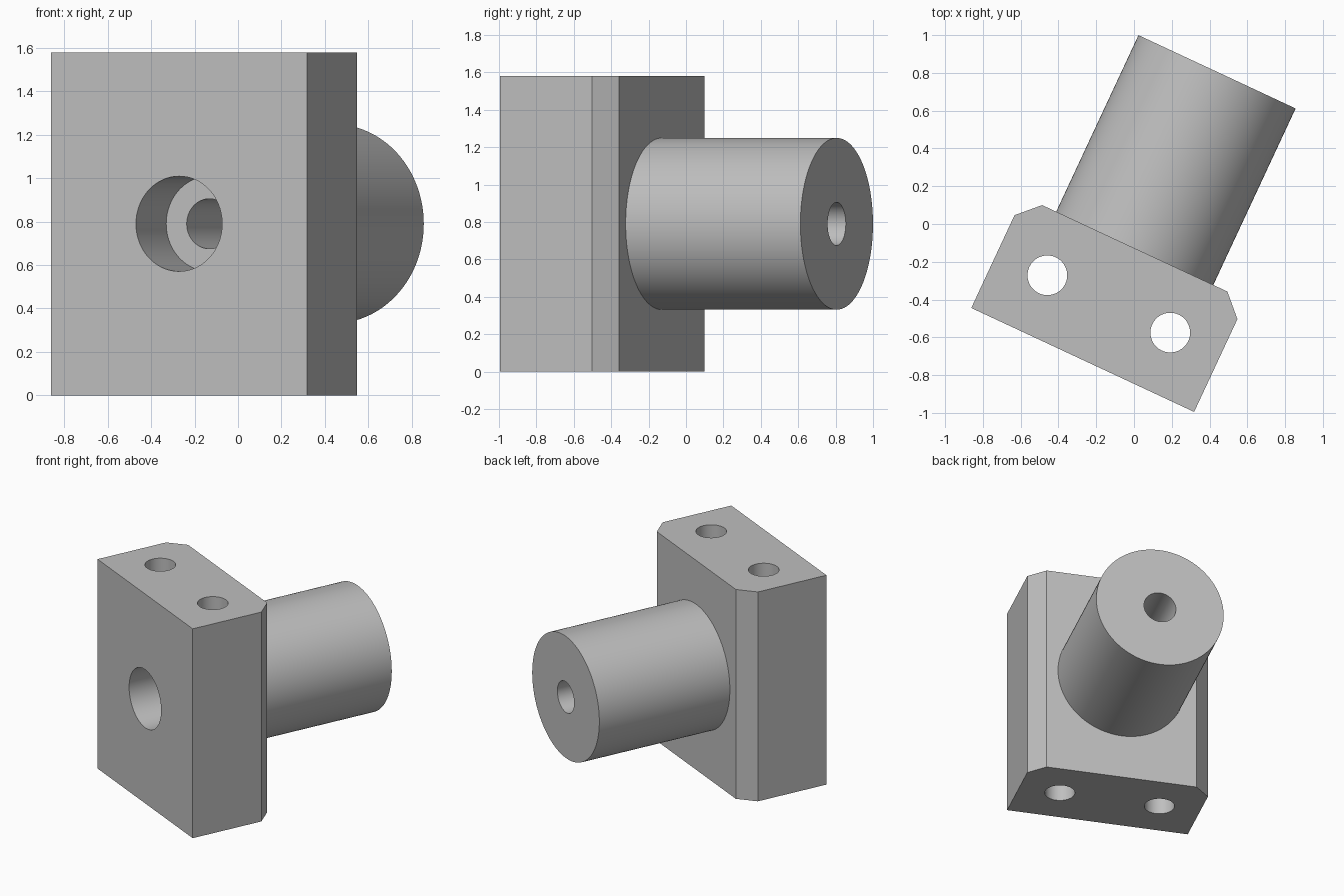
import bpy
import bmesh
import math
from mathutils import Matrix, Vector

if "Cube" in bpy.data.objects:
    bpy.data.objects.remove(bpy.data.objects["Cube"], do_unlink=True)

# The whole part is turned about the vertical axis
TURN = Matrix.Rotation(math.radians(-25), 4, "Z")
HEIGHT, MID_Z, MID_U = 1.58, 0.79, 0.058
HALF_W, CHAMFER = 0.651, 0.11
FRONT, BACK, SHAFT_END = -0.767, -0.115, 0.916
STEP = -0.437

grey = bpy.data.materials.new("light grey metal")
grey.use_nodes = True
colour = (0.52, 0.52, 0.52, 1)
grey.diffuse_color = colour
grey.node_tree.nodes["Principled BSDF"].inputs["Base Color"].default_value = colour


def finish(name, bm):
    bmesh.ops.recalc_face_normals(bm, faces=bm.faces)
    bmesh.ops.transform(bm, matrix=TURN, verts=bm.verts)
    mesh = bpy.data.meshes.new(name)
    bm.to_mesh(mesh)
    bm.free()
    mesh.materials.append(grey)
    obj = bpy.data.objects.new(name, mesh)
    bpy.context.collection.objects.link(obj)
    return obj


def cylinder(name, radius, start, end, sides=96):
    """Cylinder between two points in the part's own frame."""
    start, end = Vector(start), Vector(end)
    axis = end - start
    bm = bmesh.new()
    place = Matrix.Translation((start + end) / 2) @ axis.to_track_quat("Z", "Y").to_matrix().to_4x4()
    bmesh.ops.create_cone(bm, cap_ends=True, segments=sides, radius1=radius,
                          radius2=radius, depth=axis.length, matrix=place)
    return finish(name, bm)


def combine(target, tool, operation):
    tool.hide_render = True
    mod = target.modifiers.new(tool.name, "BOOLEAN")
    mod.operation, mod.solver, mod.object = operation, "EXACT", tool
    bpy.context.view_layer.objects.active = target
    bpy.ops.object.modifier_apply(modifier=mod.name)
    bpy.data.objects.remove(tool, do_unlink=True)


# Mounting block with two chamfered rear corners
half = [(HALF_W, FRONT), (HALF_W, BACK - CHAMFER), (HALF_W - CHAMFER, BACK)]
outline = half + [(-u, v) for u, v in reversed(half)]
bm = bmesh.new()
base = bm.faces.new([bm.verts.new((MID_U + u, v, 0)) for u, v in outline])
top = bmesh.ops.extrude_face_region(bm, geom=[base])["geom"]
bmesh.ops.translate(bm, vec=(0, 0, HEIGHT),
                    verts=[g for g in top if isinstance(g, bmesh.types.BMVert)])
body = finish("block_and_shaft", bm)


def on_axis(v):
    return (MID_U, v, MID_Z)


# Shaft joined to the back of the block
combine(body, cylinder("shaft", 0.459, on_axis(-0.3), on_axis(SHAFT_END), 128), "UNION")

# Stepped bore: wide pocket in front, narrow hole right through
combine(body, cylinder("pocket", 0.219, on_axis(FRONT - 0.1), on_axis(STEP)), "DIFFERENCE")
combine(body, cylinder("bore", 0.115, on_axis(STEP - 0.1), on_axis(SHAFT_END + 0.1)), "DIFFERENCE")

# Pair of vertical screw holes
for side in (-1, 1):
    u = MID_U + side * 0.359
    combine(body, cylinder("screw_hole", 0.105, (u, -0.44, -0.1), (u, -0.44, HEIGHT + 0.1)),
            "DIFFERENCE")

# Smooth round walls, crisp edges
bpy.ops.object.select_all(action="DESELECT")
body.select_set(True)
bpy.context.view_layer.objects.active = body
bpy.ops.object.shade_smooth_by_angle(angle=math.radians(20))
